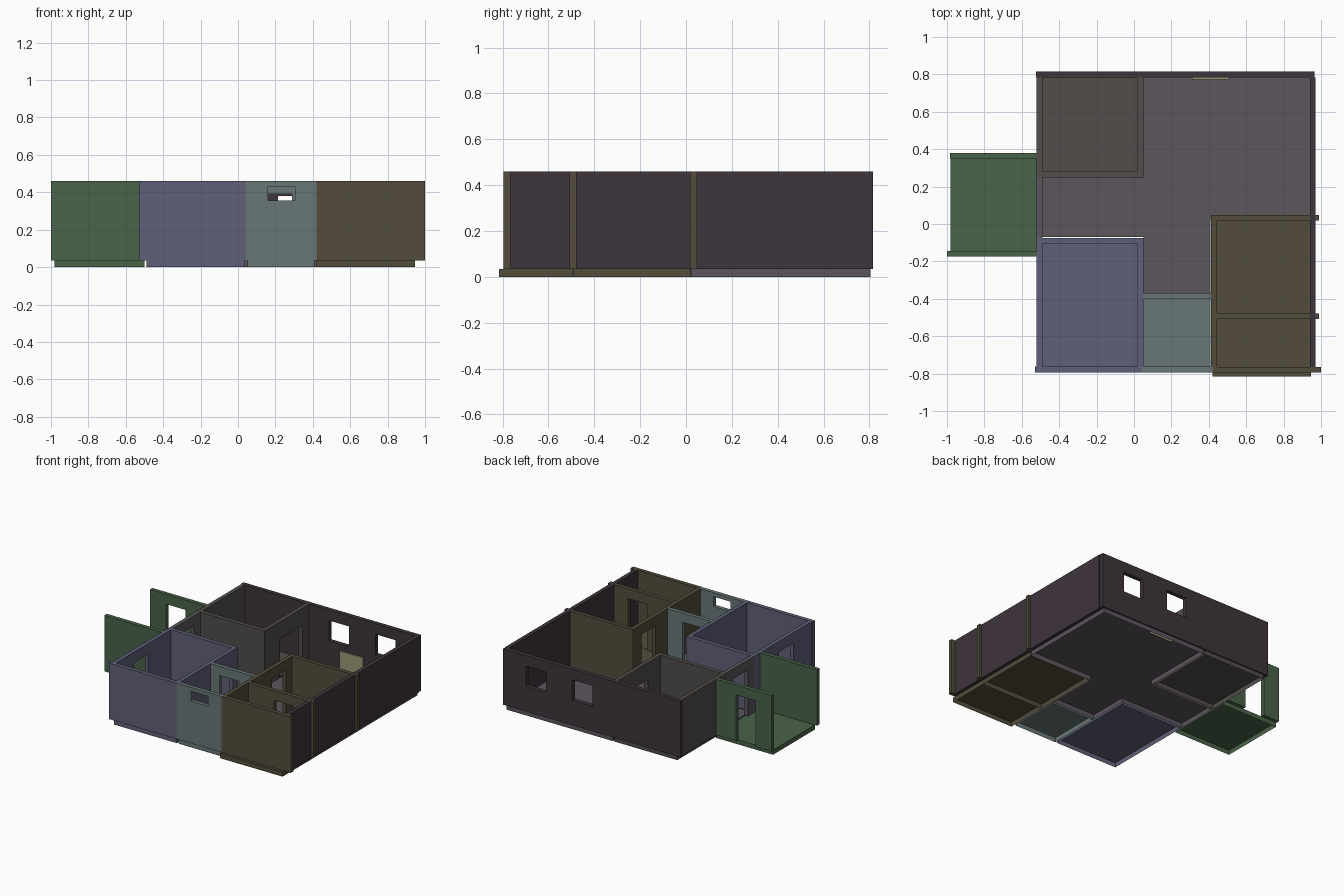
import bpy, bmesh

if "Cube" in bpy.data.objects:
    bpy.data.objects.remove(bpy.data.objects["Cube"])

FLOOR, TOP = 0.035, 0.46
DOOR, SILL, HEAD = 0.385, 0.225, 0.38   # opening heights
COLOURS = {
    "mauve": (0.108, 0.092, 0.11), "plum": (0.048, 0.035, 0.045),
    "green": (0.067, 0.125, 0.067), "blue": (0.115, 0.115, 0.19),
    "teal": (0.14, 0.185, 0.185), "brown": (0.086, 0.073, 0.044),
    "grey": (0.082, 0.074, 0.07), "yellow": (0.33, 0.31, 0.18),
}
MATS = {}
for key, rgb in COLOURS.items():
    MATS[key] = bpy.data.materials.new(key)
    MATS[key].diffuse_color = (*rgb, 1)


def prism(name, outline, z0, z1, colour=None, bottom=True):
    """Extrude an anticlockwise plan outline between two heights."""
    bm = bmesh.new()
    low = [bm.verts.new((x, y, z0)) for x, y in outline]
    high = [bm.verts.new((x, y, z1)) for x, y in outline]
    if bottom:
        bm.faces.new(low[::-1])
    bm.faces.new(high)
    n = len(outline)
    for i in range(n):
        j = (i + 1) % n
        bm.faces.new((low[i], low[j], high[j], high[i]))
    me = bpy.data.meshes.new(name)
    bm.to_mesh(me)
    bm.free()
    ob = bpy.data.objects.new(name, me)
    bpy.context.collection.objects.link(ob)
    if colour:
        me.materials.append(MATS[colour])
    return ob


def box(name, x0, x1, y0, y1, z0, z1, colour=None, bottom=True):
    return prism(name, [(x0, y0), (x1, y0), (x1, y1), (x0, y1)], z0, z1, colour, bottom)


def wall(name, colour, x0, x1, y0, y1, *openings):
    """Full-height wall; each opening is (start, end, bottom, top) along its length."""
    ob = box(name, x0, x1, y0, y1, FLOOR, TOP, colour)
    for a, b, z0, z1 in openings:
        if x1 - x0 > y1 - y0:
            cut = box("cutter", a, b, y0 - 0.05, y1 + 0.05, z0, z1)
        else:
            cut = box("cutter", x0 - 0.05, x1 + 0.05, a, b, z0, z1)
        cut.hide_render = True
        mod = ob.modifiers.new("opening", "BOOLEAN")
        mod.operation, mod.solver, mod.object = "DIFFERENCE", "EXACT", cut
        bpy.context.view_layer.objects.active = ob
        bpy.ops.object.modifier_apply(modifier=mod.name)
        bpy.data.objects.remove(cut)


# Floors: open-bottomed trays, one per room
prism("living_floor", [(-0.49, -0.07), (0.05, -0.07), (0.05, -0.37), (0.41, -0.37),
                       (0.41, 0.025), (0.945, 0.025), (0.945, 0.805), (0.05, 0.805),
                       (0.05, 0.25), (-0.49, 0.25)], 0, FLOOR, "mauve", False)
for name, col, x0, x1, y0, y1 in (
        ("back_bedroom_floor", "grey", -0.49, 0.035, 0.265, 0.805),
        ("veranda_floor", "green", -0.98, -0.5, -0.148, 0.355),
        ("front_bedroom_floor", "blue", -0.49, 0.035, -0.785, -0.09),
        ("bathroom_floor", "teal", 0.05, 0.41, -0.785, -0.385),
        ("kitchen_floor", "brown", 0.42, 0.945, -0.492, 0.02),
        ("utility_floor", "brown", 0.42, 0.945, -0.815, -0.495)):
    box(name, x0, x1, y0, y1, 0, FLOOR, col, False)

# Living room shell
wall("living_back_wall", "plum", -0.525, 0.965, 0.783, 0.815,
     (0.215, 0.385, SILL, HEAD), (0.605, 0.775, SILL, HEAD))
wall("living_right_wall", "plum", 0.94, 0.97, -0.765, 0.783)
wall("hall_left_wall", "mauve", -0.52, -0.49, -0.074, 0.248, (0.0, 0.17, 0, DOOR))

# Back bedroom
wall("back_bedroom_left_wall", "grey", -0.52, -0.49, 0.248, 0.783)
wall("back_bedroom_front_wall", "grey", -0.49, 0.05, 0.248, 0.28)
wall("back_bedroom_right_wall", "grey", 0.02, 0.05, 0.28, 0.783, (0.43, 0.7, 0, 0.33))

# Veranda
wall("veranda_back_wall", "green", -0.985, -0.52, 0.35, 0.38, (-0.85, -0.685, 0, DOOR))
wall("veranda_front_wall", "green", -1.0, -0.52, -0.175, -0.145)

# Front bedroom
wall("front_bedroom_front_wall", "blue", -0.53, 0.04, -0.793, -0.763)
wall("front_bedroom_back_wall", "blue", -0.52, 0.05, -0.104, -0.074)
wall("front_bedroom_left_wall", "blue", -0.52, -0.49, -0.763, -0.104,
     (-0.545, -0.375, SILL, HEAD))
wall("front_bedroom_right_wall", "blue", 0.02, 0.05, -0.763, -0.104, (-0.3, -0.13, 0, 0.33))

# Bathroom
wall("bathroom_front_wall", "teal", 0.04, 0.42, -0.793, -0.763, (0.16, 0.305, 0.355, 0.43))
wall("bathroom_back_wall", "teal", 0.05, 0.413, -0.4, -0.37, (0.125, 0.29, 0, 0.39))

# Kitchen and utility
wall("kitchen_left_wall", "brown", 0.413, 0.443, -0.765, 0.018, (-0.225, -0.055, 0, DOOR))
wall("kitchen_back_wall", "brown", 0.413, 0.988, 0.018, 0.047)
wall("kitchen_utility_wall", "brown", 0.443, 0.988, -0.508, -0.478, (0.66, 0.82, 0, DOOR))
wall("utility_front_wall", "brown", 0.42, 1.0, -0.795, -0.765)

# Low panel against the back wall
box("wall_panel", 0.31, 0.51, 0.773, 0.783, 0.005, 0.178, "yellow")

for m in bpy.data.materials:
    if m.users and not m.is_grease_pencil:
        m.use_nodes = True
        m.node_tree.nodes["Principled BSDF"].inputs["Base Color"].default_value = m.diffuse_color
